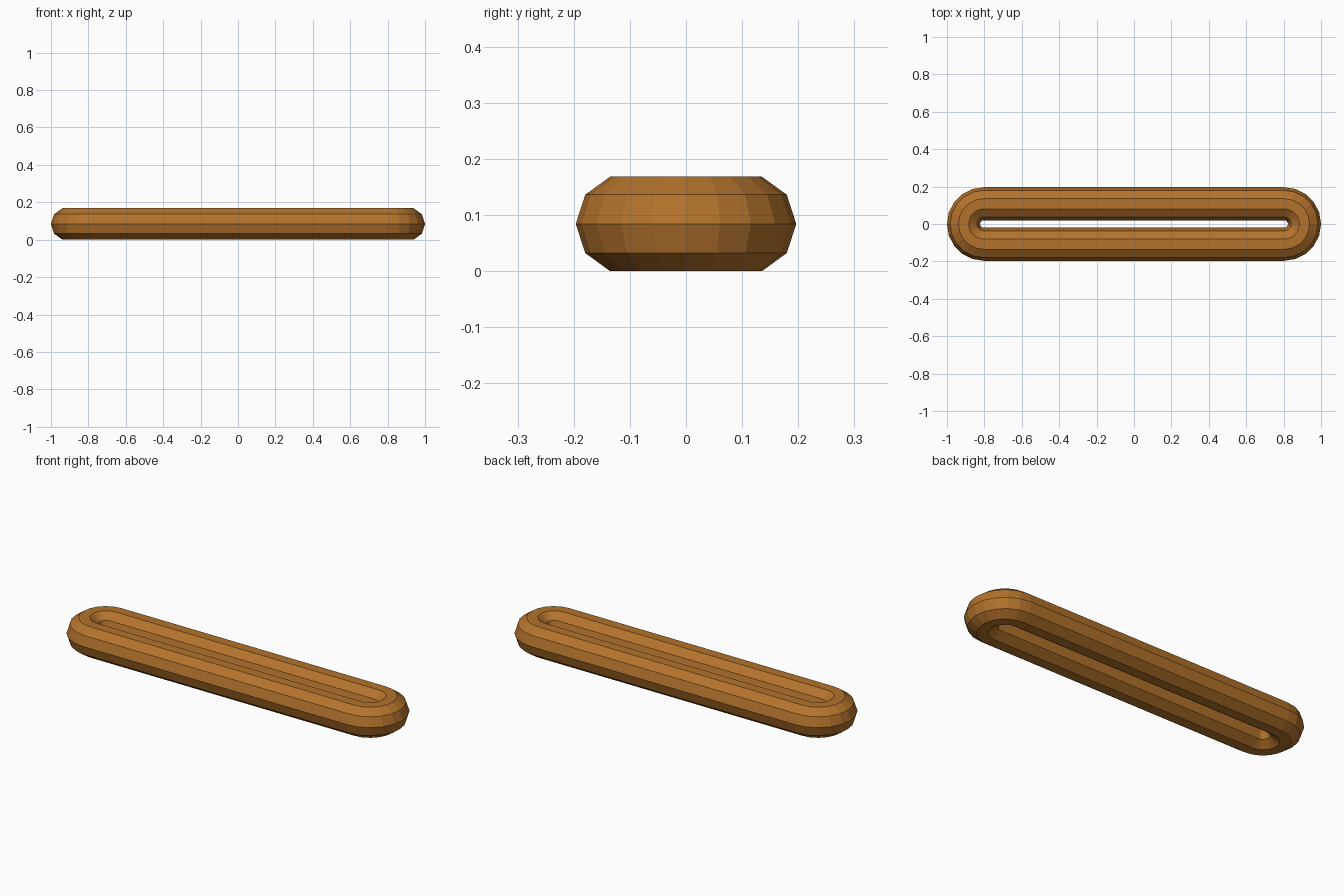
import bpy, bmesh
from math import cos, sin, pi

if "Cube" in bpy.data.objects:
    bpy.data.objects.remove(bpy.data.objects["Cube"])

TUBE_R, BEND_R, HALF = 0.0885, 0.108, 0.8035
SIDES, BEND_STEPS = 10, 10

# Ring stations along the stadium path: (end centre x, angle)
stations = [(HALF, -pi / 2 + pi * i / BEND_STEPS) for i in range(BEND_STEPS + 1)]
stations += [(-HALF, pi / 2 + pi * i / BEND_STEPS) for i in range(BEND_STEPS + 1)]
z_mid = TUBE_R * sin(2 * pi / 5)

# Sweep a ten-sided section round the path
bm = bmesh.new()
rings = []
for cx, a in stations:
    ring = []
    for k in range(SIDES):
        t = 2 * pi * k / SIDES
        r = BEND_R + TUBE_R * cos(t)
        ring.append(bm.verts.new((cx + r * cos(a), r * sin(a), z_mid + TUBE_R * sin(t))))
    rings.append(ring)
for i, ring in enumerate(rings):
    nxt = rings[(i + 1) % len(rings)]
    for k in range(SIDES):
        j = (k + 1) % SIDES
        bm.faces.new((ring[k], nxt[k], nxt[j], ring[j]))
bmesh.ops.recalc_face_normals(bm, faces=bm.faces)

mesh = bpy.data.meshes.new("long_link")
bm.to_mesh(mesh)
bm.free()
link = bpy.data.objects.new("long_link", mesh)
bpy.context.collection.objects.link(link)

# Bronze-brown colour
mat = bpy.data.materials.new("bronze_brown")
mat.diffuse_color = (0.45, 0.17, 0.025, 1)
mat.use_nodes = True
mat.node_tree.nodes["Principled BSDF"].inputs["Base Color"].default_value = mat.diffuse_color
mesh.materials.append(mat)
